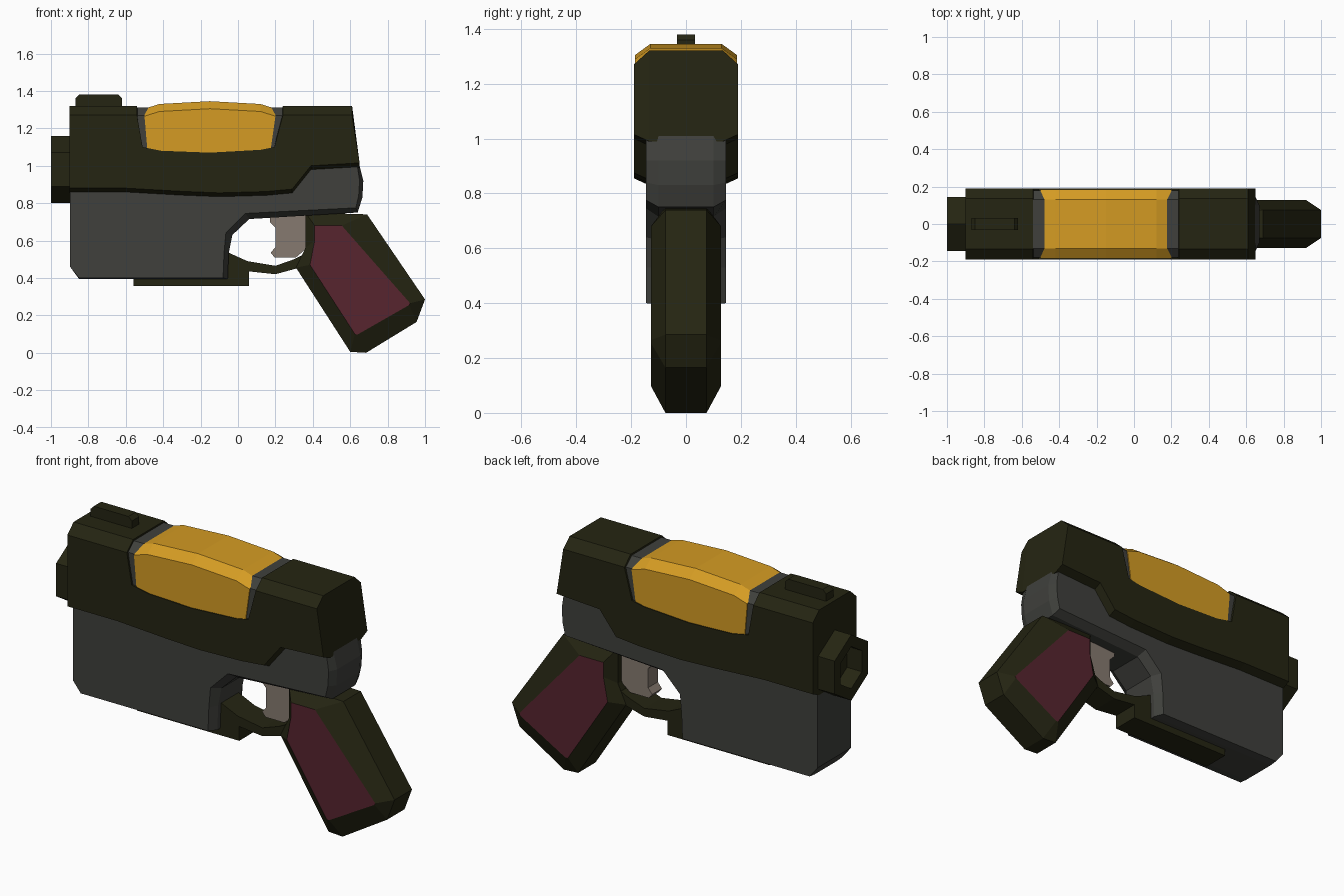
import bpy, bmesh, math

default = bpy.data.objects.get("Cube")
if default:
    bpy.data.objects.remove(default, do_unlink=True)


def material(name, rgb):
    m = bpy.data.materials.new(name)
    m.use_nodes = True
    m.diffuse_color = (*rgb, 1)
    m.node_tree.nodes["Principled BSDF"].inputs["Base Color"].default_value = (*rgb, 1)
    return m


OLIVE = material("dark olive", (0.018, 0.018, 0.006))
GREY = material("charcoal grey", (0.05, 0.051, 0.045))
GOLD = material("amber", (0.66, 0.33, 0.017))
MAROON = material("maroon", (0.095, 0.018, 0.028))
TAUPE = material("taupe", (0.24, 0.195, 0.16))


def skin(name, rings, mats):
    """Join equal-length rings of 3D points into a closed solid.
    A second material, if given, goes on the end caps."""
    bm = bmesh.new()
    loops = [[bm.verts.new(p) for p in ring] for ring in rings]
    for a, b in zip(loops, loops[1:]):
        for i in range(len(a)):
            j = (i + 1) % len(a)
            bm.faces.new((a[i], a[j], b[j], b[i]))
    for cap in (loops[0], loops[-1]):
        bm.faces.new(cap).material_index = len(mats) - 1
    bmesh.ops.recalc_face_normals(bm, faces=bm.faces)
    mesh = bpy.data.meshes.new(name)
    bm.to_mesh(mesh)
    bm.free()
    for m in mats:
        mesh.materials.append(m)
    obj = bpy.data.objects.new(name, mesh)
    bpy.context.collection.objects.link(obj)
    return obj


def slab(name, outline, half, mats, outer=None, core=None):
    """Side outline extruded across y; 'outer' is the bevelled side outline."""
    levels = [(-half, outer or outline), (half, outer or outline)]
    if outer:
        levels[1:1] = [(-core, outline), (core, outline)]
    return skin(name, [[(x, y, z) for x, z in pts] for y, pts in levels], mats)


# Upper slide, with a notch for the amber cover
notch = [(-0.51, 1.10), (-0.41, 1.08), (-0.15, 1.07), (0.12, 1.085), (0.195, 1.10)]
roof = [(-0.9, 1.32), (-0.54, 1.32)] + notch + [(0.24, 1.32), (0.61, 1.32)]
belly = [(0.65, 0.99), (0.39, 0.975), (0.29, 0.85), (0.15, 0.837),
         (-0.1, 0.83), (-0.3, 0.838), (-0.6, 0.855), (-0.9, 0.855)]
slab("slide", roof + belly, 0.19, [OLIVE], core=0.135,
     outer=[(x, min(z, 1.27)) for x, z in roof] + [(x, z + 0.025) for x, z in belly])

# Grey lining of the notch
lining = [(-0.55, 1.312), (-0.52, 1.08), (0.21, 1.08), (0.25, 1.312)]
slab("cover_lining", lining, 0.18, [GREY], core=0.13,
     outer=[(x, min(z, 1.268)) for x, z in lining])

# Arched amber cover
arch = [(-0.5, 1.305), (-0.42, 1.33), (-0.15, 1.345), (0.12, 1.33), (0.2, 1.305)]
under = [(0.175, 1.09), (0.12, 1.075), (-0.15, 1.06), (-0.41, 1.07), (-0.485, 1.09)]
slab("amber_cover", arch + under, 0.185, [GOLD], core=0.13,
     outer=[(x, z - 0.04) for x, z in arch] + under)

# Sight on top
slab("sight", [(-0.87, 1.3), (-0.87, 1.36), (-0.85, 1.38), (-0.64, 1.38),
               (-0.62, 1.36), (-0.62, 1.3)], 0.032, [OLIVE])


# Hexagonal muzzle with a recessed bore
def hexagon(x, r):
    return [(x, r * 0.92 * math.sin(k * math.pi / 3), 0.98 + r * math.cos(k * math.pi / 3))
            for k in range(6)]


skin("muzzle", [hexagon(-0.88, 0.18), hexagon(-1, 0.18),
                hexagon(-1, 0.115), hexagon(-0.91, 0.115)], [OLIVE])

# Lower body, bevelled around the trigger opening and the rear
body = [(-0.898, 0.95), (-0.898, 0.46), (-0.85, 0.395), (-0.055, 0.395), (-0.05, 0.53),
        (-0.03, 0.63), (0.06, 0.715), (0.64, 0.75), (0.665, 0.83), (0.67, 0.92), (0.645, 1.02)]
body_side = [(-0.898, 0.95), (-0.898, 0.46), (-0.85, 0.40), (-0.08, 0.40), (-0.075, 0.53),
             (-0.065, 0.64), (0.04, 0.745), (0.63, 0.775), (0.645, 0.84), (0.65, 0.92),
             (0.635, 1.02)]
slab("lower_body", body, 0.145, [GREY], outer=body_side, core=0.1)

# Bottom rail running into the trigger guard
slab("rail_and_guard", [(-0.56, 0.42), (-0.56, 0.357), (0.06, 0.357), (0.06, 0.435),
                        (0.2, 0.42), (0.31, 0.45), (0.4, 0.48), (0.4, 0.57), (0.36, 0.53),
                        (0.3, 0.5), (0.2, 0.465), (0.05, 0.49), (-0.05, 0.535),
                        (-0.1, 0.535), (-0.1, 0.42)], 0.075, [OLIVE])

# Trigger
slab("trigger", [(0.17, 0.78), (0.17, 0.7), (0.2, 0.67), (0.2, 0.565), (0.175, 0.535),
                 (0.195, 0.51), (0.31, 0.51), (0.38, 0.57), (0.38, 0.78)], 0.042, [TAUPE])

# Raked grip with maroon side panels
grip = [(0.36, 0.75), (0.69, 0.74), (1.0, 0.285), (0.955, 0.165),
        (0.685, 0.0), (0.6, 0.005), (0.31, 0.455), (0.36, 0.56)]
panel = [(0.41, 0.68), (0.555, 0.68), (0.92, 0.265), (0.915, 0.255),
         (0.64, 0.098), (0.625, 0.1), (0.385, 0.47), (0.41, 0.6)]
slab("grip", grip, 0.128, [OLIVE, MAROON], outer=panel, core=0.075)
